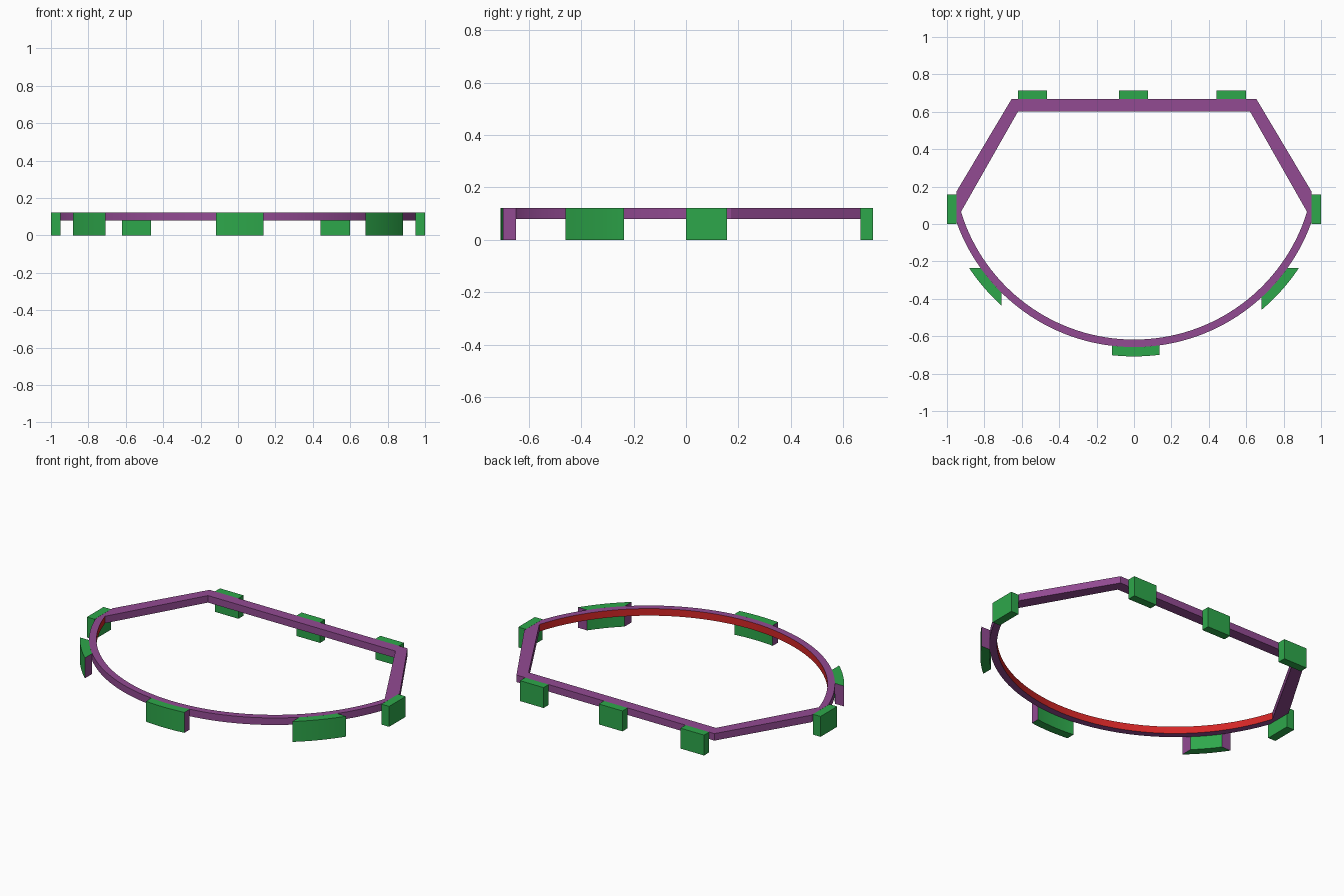
import bpy, bmesh, math

if "Cube" in bpy.data.objects:
    bpy.data.objects.remove(bpy.data.objects["Cube"])

TOP, RING_BASE = 0.122, 0.08
CY = 0.35                       # centre height (y) of the front arcs
R_IN, R_OUT, R_PAD = 0.968, 1.008, 1.058


def material(name, rgb):
    m = bpy.data.materials.new(name)
    m.diffuse_color = (*rgb, 1)
    m.use_nodes = True
    m.node_tree.nodes["Principled BSDF"].inputs["Base Color"].default_value = m.diffuse_color
    return m


purple = material("purple", (0.29, 0.07, 0.29))
green = material("green", (0.027, 0.39, 0.07))
red = material("red", (0.66, 0.02, 0.02))


def finish(name, bm, mats, rule=None):
    """Turn a bmesh into a named object, colouring faces by a rule."""
    bmesh.ops.remove_doubles(bm, verts=bm.verts, dist=1e-5)
    bmesh.ops.recalc_face_normals(bm, faces=bm.faces)
    if rule:
        for f in bm.faces:
            f.normal_update()
            f.material_index = rule(f)
    me = bpy.data.meshes.new(name)
    bm.to_mesh(me)
    bm.free()
    for m in mats:
        me.materials.append(m)
    ob = bpy.data.objects.new(name, me)
    bpy.context.collection.objects.link(ob)
    bpy.ops.object.select_all(action='DESELECT')
    ob.select_set(True)
    bpy.context.view_layer.objects.active = ob
    bpy.ops.object.shade_smooth_by_angle(angle=math.radians(20))
    return ob


def prism(name, outline, z0, z1, mats, rule=None):
    bm = bmesh.new()
    face = bm.faces.new([bm.verts.new((x, y, z0)) for x, y in outline])
    new = bmesh.ops.extrude_face_region(bm, geom=[face])["geom"]
    verts = [v for v in new if isinstance(v, bmesh.types.BMVert)]
    bmesh.ops.translate(bm, vec=(0, 0, z1 - z0), verts=verts)
    return finish(name, bm, mats, rule)


def arc(r, a0, a1, n):
    return [(r * math.cos(a0 + (a1 - a0) * i / n),
             CY + r * math.sin(a0 + (a1 - a0) * i / n)) for i in range(n + 1)]


# Ring: paired inner and outer outlines, straight at the back, round in front
a_out = math.atan2(0.01 - CY, 0.95)
a_in = math.atan2(0.065 - CY, 0.925)
outer = arc(R_OUT, a_out, -math.pi - a_out, 64)
inner = arc(R_IN, a_in, -math.pi - a_in, 64)
outer += [(-0.95, 0.172), (-0.655, 0.667), (0.655, 0.667), (0.95, 0.172)]
inner += [inner[-1], (-0.62, 0.602), (0.62, 0.602), inner[0]]

bm = bmesh.new()
rows = [[bm.verts.new((x, y, z)) for x, y in pts]
        for pts, z in ((outer, TOP), (inner, TOP), (inner, RING_BASE), (outer, RING_BASE))]
count = len(outer)
for a, b in zip(rows, rows[1:] + rows[:1]):
    for i in range(count):
        j = (i + 1) % count
        bm.faces.new((a[i], a[j], b[j], b[i]))


def ring_rule(f):
    """Red lining on the inside of the round part."""
    if abs(f.normal.z) > 0.5:
        return 0
    on_arc = all(abs(math.hypot(v.co.x, v.co.y - CY) - R_IN) < 0.002 for v in f.verts)
    return 1 if on_arc else 0


finish("ring", bm, [purple, red], ring_rule)

# Straight pads on the back and the two sides
def box(name, x0, x1, y0, y1):
    prism(name, [(x0, y0), (x1, y0), (x1, y1), (x0, y1)], 0, TOP, [green])


for name, x in (("left", -0.542), ("middle", -0.002), ("right", 0.52)):
    box("back_pad_" + name, x - 0.078, x + 0.078, 0.667, 0.715)
box("side_pad_left", -1, -0.95, 0, 0.157)
box("side_pad_right", 0.95, 1, 0, 0.157)


# Curved pads with purple cut ends
def curved_pad(name, in0, in1, out0, out1):
    outline = arc(R_OUT, in0, in1, 10) + arc(R_PAD, out1, out0, 10)

    def rule(f):
        radii = [math.hypot(v.co.x, v.co.y - CY) for v in f.verts]
        is_end = abs(f.normal.z) < 0.5 and max(radii) - min(radii) > 0.02
        return 1 if is_end else 0
    prism(name, outline, 0, TOP, [green, purple], rule)


def at_x(r, x):
    return -math.acos(x / r)


def at_y(r, y, side):
    a = math.asin((y - CY) / r)
    return a if side > 0 else -math.pi - a


curved_pad("front_pad", at_x(R_OUT, -0.118), at_x(R_OUT, 0.135),
           at_x(R_PAD, -0.118), at_x(R_PAD, 0.135))
for name, side, x in (("left", -1, -0.708), ("right", 1, 0.681)):
    curved_pad("front_pad_" + name, at_x(R_OUT, x), at_y(R_OUT, -0.236, side),
               at_x(R_PAD, x), at_y(R_PAD, -0.236, side))
